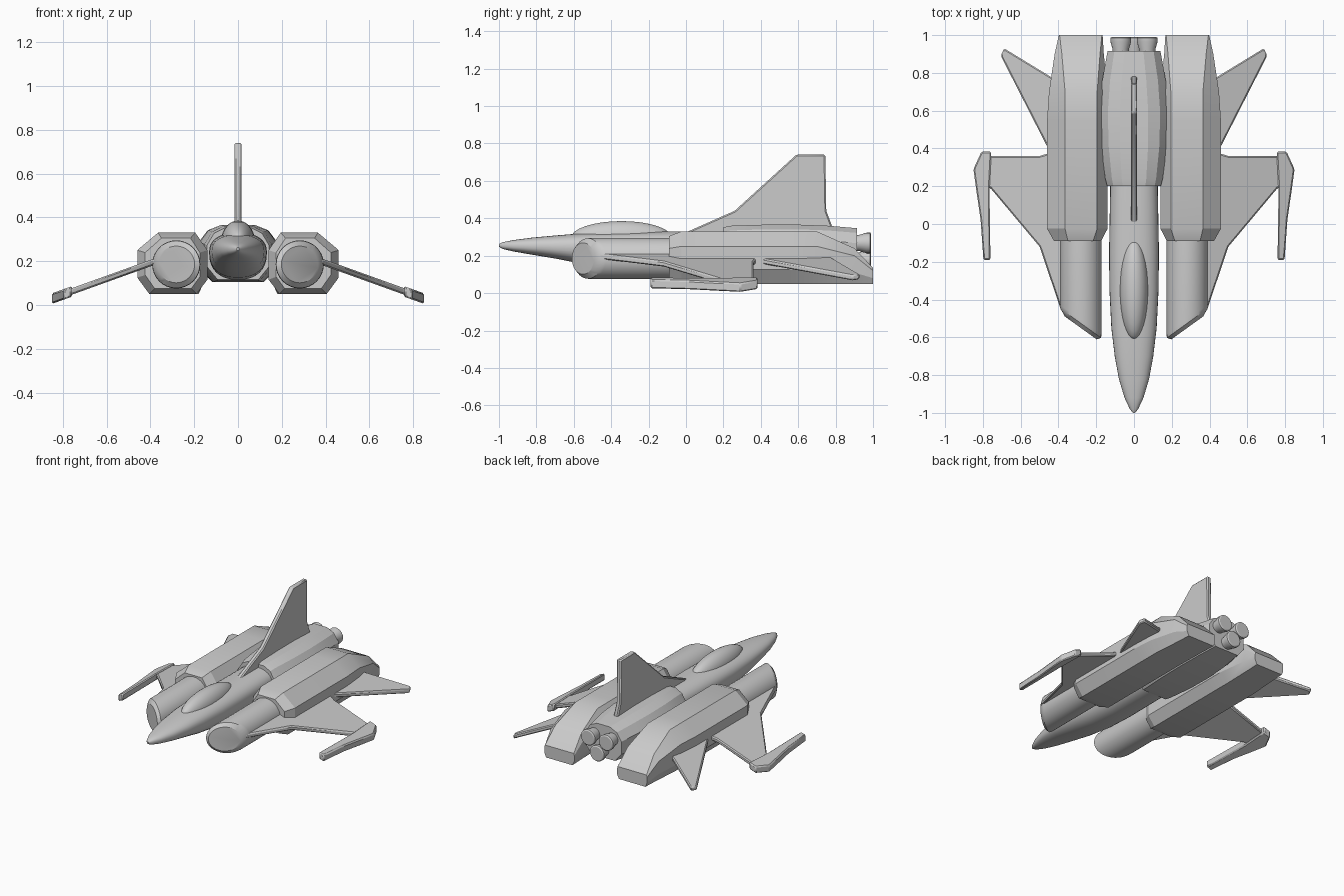
import bpy, bmesh, math


def finish(name, bm, mirror=False, bevel=0, angle=30):
    bmesh.ops.recalc_face_normals(bm, faces=bm.faces)
    me = bpy.data.meshes.new(name)
    bm.to_mesh(me)
    bm.free()
    ob = bpy.data.objects.new(name, me)
    bpy.context.collection.objects.link(ob)
    if bevel:
        m = ob.modifiers.new("bevel", "BEVEL")
        m.width, m.segments, m.limit_method = bevel, 1, "ANGLE"
    if mirror:
        ob.modifiers.new("mirror", "MIRROR")
    bpy.ops.object.select_all(action="DESELECT")
    ob.select_set(True)
    bpy.context.view_layer.objects.active = ob
    bpy.ops.object.shade_smooth_by_angle(angle=math.radians(angle))
    return ob


def loft(name, rings, **kw):
    """Skin a list of equal-length point rings and cap both ends."""
    bm = bmesh.new()
    vs = [[bm.verts.new(p) for p in r] for r in rings]
    n = len(vs[0])
    for a, b in zip(vs, vs[1:]):
        for i in range(n):
            bm.faces.new((a[i], a[(i + 1) % n], b[(i + 1) % n], b[i]))
    bm.faces.new(vs[0])
    bm.faces.new(vs[-1])
    return finish(name, bm, **kw)


def circle(x, y, z, r, slant=0, n=32):
    """Ring around the y axis; slant shears y along x."""
    ts = [2 * math.pi * i / n for i in range(n)]
    return [(x + r * math.cos(t), y + slant * r * math.cos(t), z + r * math.sin(t)) for t in ts]


def body_ring(y, w, top, mid, bot, n=32, e=0.85):
    ring = []
    for i in range(n):
        t = 2 * math.pi * i / n
        c, s = math.cos(t), math.sin(t)
        h = top - mid if s > 0 else mid - bot
        ring.append((w * math.copysign(abs(c) ** e, c), y, mid + h * math.copysign(abs(s) ** e, s)))
    return ring


def plate(name, outline, t):
    """Drooping flat panel from a plan outline (x, y)."""
    def z(x):
        return 0.195 - 0.36 * (x - 0.388)
    return loft(name, [[(x, y, z(x) + d) for x, y in outline] for d in (-t / 2, t / 2)],
                mirror=True, bevel=0.007)


# Fuselage with pointed nose: y, half width, top, middle, bottom
loft("fuselage", [body_ring(*s) for s in (
    (-1.0, 0.006, 0.262, 0.255, 0.248), (-0.98, 0.022, 0.272, 0.254, 0.236),
    (-0.92, 0.05, 0.284, 0.252, 0.222), (-0.82, 0.08, 0.297, 0.25, 0.205),
    (-0.7, 0.102, 0.308, 0.248, 0.185), (-0.55, 0.12, 0.32, 0.245, 0.155),
    (-0.35, 0.13, 0.327, 0.24, 0.125), (-0.15, 0.132, 0.33, 0.24, 0.115),
    (0.25, 0.125, 0.33, 0.24, 0.115))])

# Canopy bubble
bm = bmesh.new()
bmesh.ops.create_uvsphere(bm, u_segments=32, v_segments=16, radius=1)
for v in bm.verts:
    v.co = (v.co.x * 0.076, v.co.y * 0.27 - 0.345, v.co.z * 0.09 + 0.295)
finish("canopy", bm)

# Rear hull: faceted cover between the pods
def hull_ring(y, w, top, bot, k):
    right = [(k, top), (k + (w - k) * 0.6, top - 0.025), (w, top - 0.08), (w, bot + 0.06), (w * 0.65, bot)]
    return [(x, y, z) for x, z in right] + [(-x, y, z) for x, z in reversed(right)]


loft("rear_hull", [hull_ring(*s) for s in (
    (0.2, 0.142, 0.352, 0.115, 0.06), (0.24, 0.152, 0.36, 0.11, 0.065),
    (0.42, 0.175, 0.366, 0.105, 0.075), (0.6, 0.18, 0.366, 0.105, 0.075),
    (0.76, 0.168, 0.36, 0.11, 0.065), (0.915, 0.14, 0.347, 0.12, 0.05))], angle=18)

# Engine pods: octagonal section, chamfered front, rear sloping down
octagon = [(0.365, 0.33), (0.46, 0.25), (0.46, 0.125), (0.405, 0.05),
           (0.19, 0.05), (0.14, 0.115), (0.14, 0.25), (0.195, 0.33)]
rear_mid = [(0.382, 0.24), (0.42, 0.2), (0.42, 0.11), (0.39, 0.05),
            (0.185, 0.05), (0.16, 0.11), (0.16, 0.2), (0.18, 0.24)]
rear_end = [(0.394, 0.135), (0.398, 0.12), (0.398, 0.08), (0.385, 0.05),
            (0.18, 0.05), (0.166, 0.08), (0.166, 0.12), (0.17, 0.135)]
front = [(0.295 + (x - 0.295) * 0.78, 0.19 + (z - 0.19) * 0.82) for x, z in octagon]
stations = ((-0.09, front), (-0.025, octagon), (0.55, octagon),
            (0.7, [(min(x, 0.45), z) for x, z in octagon]), (0.9, rear_mid), (1.0, rear_end))
loft("engine_pod", [[(x, y, z) for x, z in sec] for y, sec in stations], mirror=True, angle=25)

# Slanted round intakes
loft("intake", [circle(0.282, -0.55, 0.185, 0.084, 0.72), circle(0.282, -0.525, 0.185, 0.108, 0.72),
                circle(0.282, -0.505, 0.185, 0.11, 0.7), circle(0.282, 0.0, 0.185, 0.11)], mirror=True)

# Drooped wings, wingtip rails and rear stabilizers
plate("wing", [(0.33, -0.47), (0.385, -0.46), (0.5, -0.12), (0.76, 0.19), (0.79, 0.2),
               (0.79, 0.36), (0.5, 0.36), (0.45, 0.375), (0.33, 0.375)], 0.03)
plate("wingtip_rail", [(0.76, -0.19), (0.797, -0.19), (0.812, 0.02), (0.835, 0.18), (0.85, 0.29),
                       (0.808, 0.383), (0.757, 0.383), (0.757, 0.34), (0.765, 0.18)], 0.048)
plate("stabilizer", [(0.4, 0.3), (0.465, 0.42), (0.705, 0.89), (0.688, 0.93), (0.45, 0.785), (0.4, 0.755)], 0.03)

# Vertical tail with forward strake
fin = [(0.0, 0.325), (0.26, 0.44), (0.59, 0.74), (0.745, 0.74), (0.75, 0.44), (0.78, 0.36), (0.78, 0.31), (0.0, 0.31)]
loft("tail_fin", [[(x, y, z) for y, z in fin] for x in (-0.017, 0.017)], bevel=0.008)

# Three exhaust nozzles
for i, (x, z) in enumerate(((-0.07, 0.268), (0.07, 0.268), (0, 0.175))):
    loft(f"nozzle_{i + 1}", [circle(x, y, z, r, n=24) for y, r in
                             ((0.88, 0.042), (0.925, 0.043), (0.965, 0.055), (0.985, 0.055), (0.99, 0.047))])
